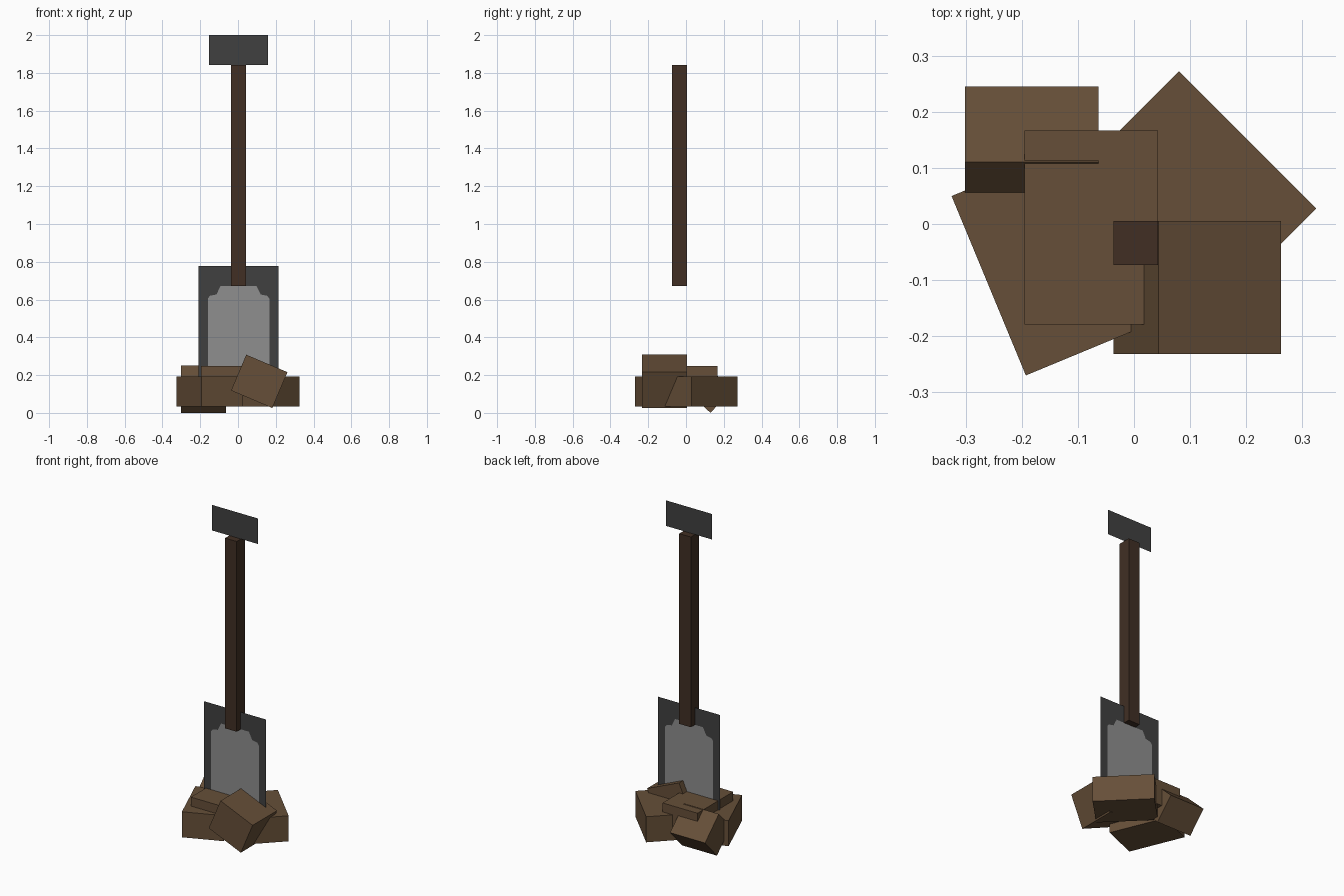
import bpy, bmesh, math
from mathutils import Matrix, Vector

if "Cube" in bpy.data.objects:
    bpy.data.objects.remove(bpy.data.objects["Cube"])


def material(name, hex_colour):
    """Flat material from an sRGB hex value."""
    lin = []
    for i in (0, 2, 4):
        c = int(hex_colour[i:i + 2], 16) / 255
        lin.append(c / 12.92 if c <= 0.04045 else ((c + 0.055) / 1.055) ** 2.4)
    m = bpy.data.materials.new(name)
    m.diffuse_color = (*lin, 1)
    m.use_nodes = True
    m.node_tree.nodes["Principled BSDF"].inputs["Base Color"].default_value = m.diffuse_color
    return m


soil = material("soil_brown", "664F38")
wood = material("dark_wood", "412F24")
iron = material("dark_iron", "404040")
steel = material("worn_steel", "8E8E8E")


def finish(name, bm, mats):
    me = bpy.data.meshes.new(name)
    bm.to_mesh(me)
    bm.free()
    ob = bpy.data.objects.new(name, me)
    for m in mats:
        me.materials.append(m)
    bpy.context.collection.objects.link(ob)
    return ob


def box(name, centre, size, mat, axis='Z', angle=0):
    bm = bmesh.new()
    xf = (Matrix.Translation(centre) @ Matrix.Rotation(math.radians(angle), 4, axis)
          @ Matrix.Diagonal((*size, 1)))
    bmesh.ops.create_cube(bm, size=1, matrix=xf)
    return finish(name, bm, [mat])


def sheet(name, y, outlines, mats):
    """Thin upright sheet: one face per (x, z) outline, with its own material."""
    bm = bmesh.new()
    for i, pts in enumerate(outlines):
        f = bm.faces.new([bm.verts.new((x, y, z)) for x, z in pts])
        f.material_index = i
    bmesh.ops.remove_doubles(bm, verts=bm.verts, dist=1e-5)
    return finish(name, bm, mats)


MID_X, MID_Y = 0.003, -0.034

# Handle and flat grip
box("handle", (MID_X, MID_Y, 1.257), (0.079, 0.079, 1.17), wood)
sheet("grip", MID_Y, [[(-0.154, 1.843), (0.159, 1.843), (0.159, 2.0), (-0.154, 2.0)]], [iron])

# Blade: steel face with stepped shoulders inside a dark iron border
LOW, TOP, HALF = 0.1, 0.778, 0.211
shoulder = [(0.163, LOW), (0.163, 0.605), (0.152, 0.62), (0.117, 0.627),
            (0.106, 0.65), (0.095, 0.672)]
right = [(MID_X + x, z) for x, z in shoulder]
left = [(MID_X - x, z) for x, z in reversed(shoulder)]
face = right + left
border = [(MID_X + HALF, LOW), (MID_X + HALF, TOP), (MID_X - HALF, TOP),
          (MID_X - HALF, LOW)] + face[::-1]
sheet("blade", MID_Y, [face, border], [steel, iron])

# Heap of soil blocks around the blade
slab = (0.238, 0.346, 0.157)
box("soil_right", (0.1185, 0.066, 0.1135), slab, soil, 'Z', -45 + 90 + 0)
box("soil_left", (-0.149, -0.0645, 0.1135), slab, soil, 'Z', 22.5)
box("soil_middle", (-0.076, -0.0065, 0.1685), slab, soil)
box("soil_front", (0.1125, -0.1135, 0.167), (0.237, 0.237, 0.206), soil, 'Y', 23)
box("soil_back", (-0.182, 0.12, 0.125), (0.238, 0.185, 0.168), soil, 'X', -43.5)
